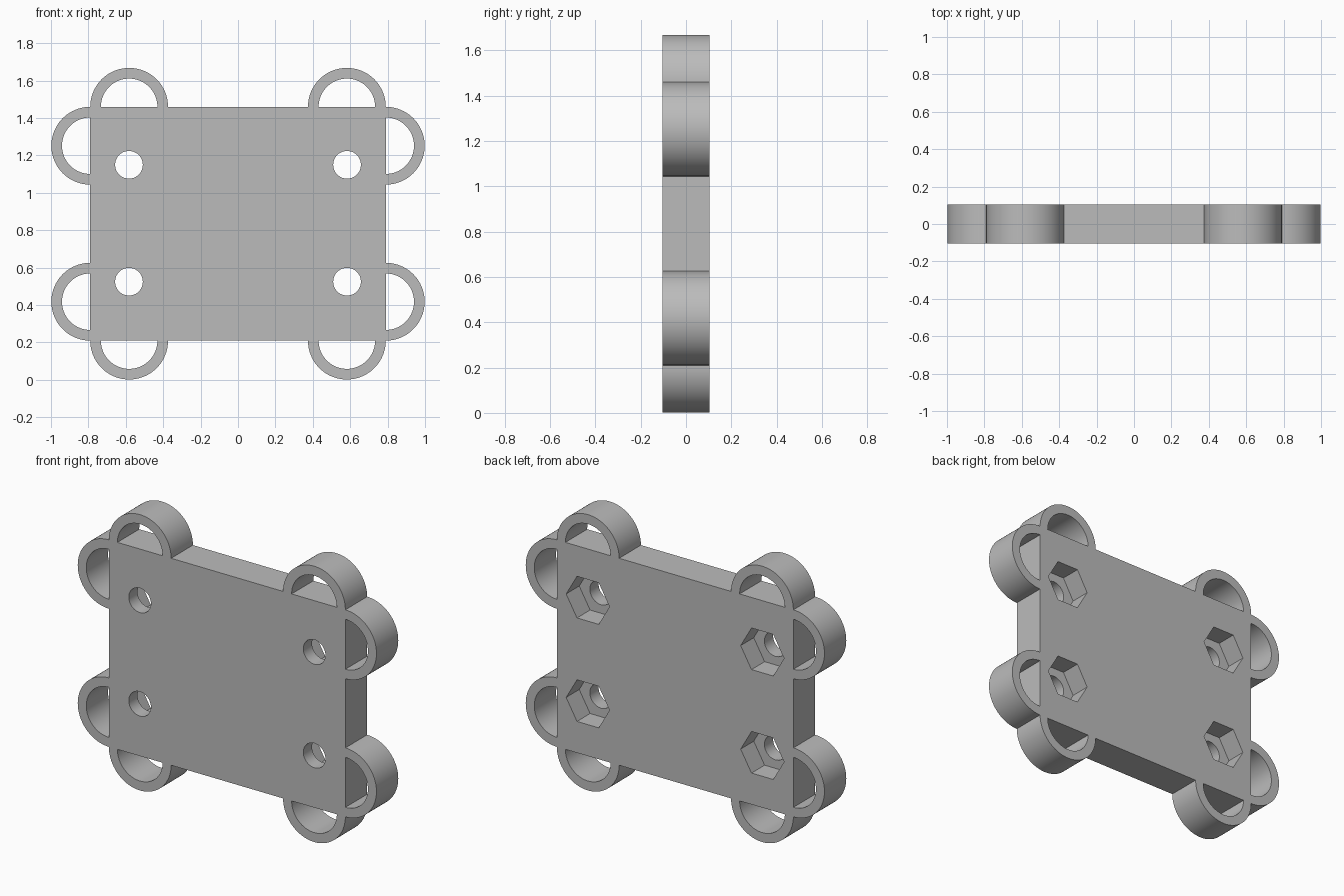
import bpy, bmesh, math

cube = bpy.data.objects.get("Cube")
if cube:
    bpy.data.objects.remove(cube, do_unlink=True)

HALF_W, BOTTOM, TOP, HALF_D = 0.79, 0.21, 1.46, 0.104
RING_OUT, RING_IN = 0.208, 0.151
HOLE_X, HOLE_Z = 0.583, (0.525, 1.15)
POCKET_R, POCKET_DEPTH = 0.145, 0.125

grey = bpy.data.materials.new("plain grey")
grey.use_nodes = True
colour = (0.5, 0.5, 0.5, 1)
grey.diffuse_color = colour
grey.node_tree.nodes["Principled BSDF"].inputs["Base Color"].default_value = colour


def prism(name, outline, y0, y1):
    """Extrude an (x, z) outline from y0 to y1."""
    bm = bmesh.new()
    face = bm.faces.new([bm.verts.new((x, y0, z)) for x, z in outline])
    ext = bmesh.ops.extrude_face_region(bm, geom=[face])
    verts = [v for v in ext["geom"] if isinstance(v, bmesh.types.BMVert)]
    bmesh.ops.translate(bm, verts=verts, vec=(0, y1 - y0, 0))
    bmesh.ops.recalc_face_normals(bm, faces=bm.faces)
    mesh = bpy.data.meshes.new(name)
    bm.to_mesh(mesh)
    bm.free()
    mesh.materials.append(grey)
    obj = bpy.data.objects.new(name, mesh)
    bpy.context.collection.objects.link(obj)
    return obj


def arc(cx, cz, r, start, sweep, steps):
    """Points along a circular arc."""
    return [(cx + r * math.cos(start + sweep * i / steps),
             cz + r * math.sin(start + sweep * i / steps)) for i in range(steps + 1)]


def smooth(obj):
    bpy.ops.object.select_all(action="DESELECT")
    obj.select_set(True)
    bpy.context.view_layer.objects.active = obj
    bpy.ops.object.shade_smooth_by_angle(angle=math.radians(30))


# Main plate
plate = prism("plate", [(-HALF_W, BOTTOM), (HALF_W, BOTTOM), (HALF_W, TOP), (-HALF_W, TOP)],
              -HALF_D, HALF_D)

# Bolt holes right through, with hexagonal nut pockets in the back
cutters = []
for x in (-HOLE_X, HOLE_X):
    for z in HOLE_Z:
        hole = arc(x, z, 0.074, 0, math.tau, 48)[:-1]
        pocket = arc(x, z, POCKET_R, 0, math.tau, 6)[:-1]
        cutters.append(prism("hole_cutter", hole, -0.3, 0.3))
        cutters.append(prism("nut_pocket_cutter", pocket, HALF_D - POCKET_DEPTH, 0.3))
for cutter in cutters:
    cutter.hide_render = True
    mod = plate.modifiers.new("cut", "BOOLEAN")
    mod.operation, mod.solver, mod.object = "DIFFERENCE", "EXACT", cutter
bpy.context.view_layer.objects.active = plate
for mod in list(plate.modifiers):
    bpy.ops.object.modifier_apply(modifier=mod.name)
for cutter in cutters:
    bpy.data.objects.remove(cutter, do_unlink=True)
smooth(plate)


# Half-round loops, two on each edge
def loop(name, cx, cz, start):
    outer = arc(cx, cz, RING_OUT, start, math.pi, 40)
    inner = arc(cx, cz, RING_IN, start, math.pi, 40)
    smooth(prism(name, outer + inner[::-1], -HALF_D, HALF_D))


for side, s in (("left", 1), ("right", -1)):
    x = s * (HALF_W - RING_OUT)
    loop("top_loop_" + side, x, TOP, 0)
    loop("bottom_loop_" + side, x, BOTTOM, math.pi)
    for level, z in (("lower", BOTTOM + RING_OUT), ("upper", TOP - RING_OUT)):
        loop(level + "_loop_" + side, s * HALF_W, z, -s * math.pi / 2)
